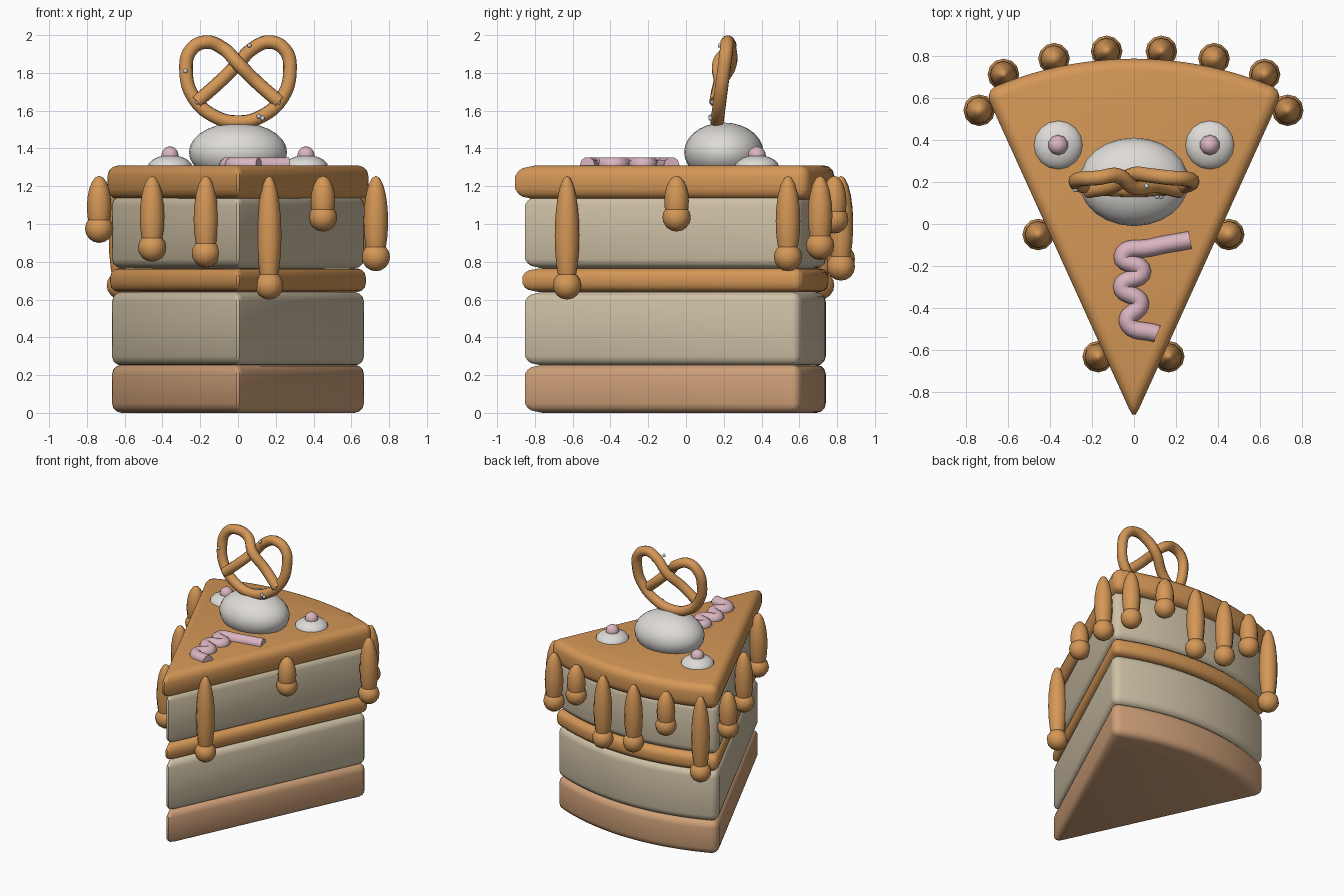
import bpy, bmesh, math
from mathutils import Vector

if "Cube" in bpy.data.objects:
    bpy.data.objects.remove(bpy.data.objects["Cube"])


def material(name, rgb):
    m = bpy.data.materials.new(name)
    m.diffuse_color = (*rgb, 1)
    m.use_nodes = True
    m.node_tree.nodes["Principled BSDF"].inputs["Base Color"].default_value = m.diffuse_color
    return m


CARAMEL = material("caramel", (0.66, 0.31, 0.095))
SPONGE = material("sponge_beige", (0.62, 0.53, 0.38))
CRUST = material("crust_tan", (0.62, 0.35, 0.19))
CREAM = material("cream_white", (0.73, 0.71, 0.68))
PINK = material("pink", (0.70, 0.46, 0.53))
SALT = material("salt_grey", (0.65, 0.68, 0.74))


def finish(ob, name, mat, angle=40):
    ob.name = name
    ob.data.materials.clear()
    ob.data.materials.append(mat)
    bpy.ops.object.select_all(action="DESELECT")
    ob.select_set(True)
    bpy.context.view_layer.objects.active = ob
    bpy.ops.object.shade_smooth_by_angle(angle=math.radians(angle))
    return ob


def wedge(name, mat, z0, z1, apex, radius, half_deg, bevel):
    """Rounded pie slice with its tip toward the front."""
    bm = bmesh.new()
    half, n = math.radians(half_deg), 24
    pts = [(0, apex)]
    for i in range(n + 1):
        a = half - 2 * half * i / n
        pts.append((radius * math.sin(a), apex + radius * math.cos(a)))
    face = bm.faces.new([bm.verts.new((x, y, z0)) for x, y in pts])
    ext = bmesh.ops.extrude_face_region(bm, geom=[face])
    for v in ext["geom"]:
        if isinstance(v, bmesh.types.BMVert):
            v.co.z = z1
    bmesh.ops.recalc_face_normals(bm, faces=bm.faces)
    sharp = [e for e in bm.edges if e.calc_face_angle(0) > math.radians(30)]
    bmesh.ops.bevel(bm, geom=sharp, offset=bevel, segments=3, profile=0.5,
                    affect="EDGES", clamp_overlap=True)
    me = bpy.data.meshes.new(name)
    bm.to_mesh(me)
    bm.free()
    ob = bpy.data.objects.new(name, me)
    bpy.context.collection.objects.link(ob)
    return finish(ob, name, mat)


def ball(name, mat, loc, size, seg=16, rings=10):
    bpy.ops.mesh.primitive_uv_sphere_add(segments=seg, ring_count=rings, location=loc)
    ob = bpy.context.object
    ob.scale = size
    return finish(ob, name, mat, 60)


def tube(name, mat, pts, r, closed=False):
    """Round tube along a smooth path."""
    cu = bpy.data.curves.new(name, "CURVE")
    cu.dimensions = "3D"
    cu.bevel_depth, cu.bevel_resolution, cu.resolution_u = r, 3, 8
    cu.use_fill_caps = True
    sp = cu.splines.new("BEZIER")
    sp.bezier_points.add(len(pts) - 1)
    for p, co in zip(sp.bezier_points, pts):
        p.co = co
        p.handle_left_type = p.handle_right_type = "AUTO"
    sp.use_cyclic_u = closed
    ob = bpy.data.objects.new(name, cu)
    bpy.context.collection.objects.link(ob)
    bpy.ops.object.select_all(action="DESELECT")
    ob.select_set(True)
    bpy.context.view_layer.objects.active = ob
    bpy.ops.object.convert(target="MESH")
    return finish(bpy.context.object, name, mat, 50)


# Cake layers
wedge("crust_base", CRUST, 0.0, 0.255, -0.877, 1.617, 25, 0.05)
wedge("lower_sponge", SPONGE, 0.25, 0.64, -0.877, 1.617, 25, 0.05)
wedge("caramel_filling", CARAMEL, 0.64, 0.765, -0.888, 1.642, 24.9, 0.045)
wedge("upper_sponge", SPONGE, 0.765, 1.15, -0.877, 1.617, 25, 0.05)
wedge("caramel_icing", CARAMEL, 1.13, 1.31, -0.93, 1.715, 24.4, 0.055)

# Icing drips: x, y, lowest height
drips = [(0.165, -0.63, 0.60), (-0.17, -0.63, 0.77),
         (0.45, -0.05, 0.96), (-0.455, -0.05, 0.80),
         (0.73, 0.54, 0.75), (-0.735, 0.54, 0.90),
         (0.62, 0.71, 0.81), (-0.62, 0.71, 0.60),
         (0.38, 0.785, 0.95), (-0.38, 0.785, 0.92),
         (0.13, 0.82, 0.70), (-0.13, 0.82, 0.74)]
for x, y, low in drips:
    bottom = low + 0.025
    ball("drip", CARAMEL, (x, y, (1.255 + bottom) / 2),
         (0.065, 0.065, (1.255 - bottom) / 2), 12, 10)
    ball("drip_bulb", CARAMEL, (x, y, low + 0.075), (0.075, 0.075, 0.075), 12, 8)

# Cream mound and two small dollops with pink beads
ball("cream_mound", CREAM, (0, 0.2, 1.38), (0.26, 0.21, 0.157), 24, 14)
for s in (-1, 1):
    ball("cream_dollop", CREAM, (0.36 * s, 0.375, 1.30), (0.118, 0.118, 0.065), 16, 10)
    ball("pink_bead", PINK, (0.36 * s, 0.375, 1.363), (0.048, 0.048, 0.048), 10, 8)

# Piped squiggle on the icing
squiggle = [(0.267, -0.076), (0.08, -0.112), (-0.055, -0.155), (0.04, -0.225),
            (-0.058, -0.298), (0.03, -0.375), (-0.03, -0.465), (0.11, -0.522)]
tube("piped_squiggle", PINK, [(x, y, 1.313) for x, y in squiggle], 0.042)


# Pretzel: one strand, leaning back, with its ends crossing
def lean(x, z, off=0):
    return Vector((x, 0.165 + (z - 1.545) * 0.13 + off, z))


half_loop = [(-0.22, 1.645, -0.02), (-0.1, 1.75, -0.01), (0.0, 1.85, 0.03),
             (0.08, 1.93, 0.015), (0.17, 1.963, 0), (0.25, 1.92, 0),
             (0.275, 1.81, 0), (0.235, 1.67, 0), (0.13, 1.573, 0)]
path = [lean(*p) for p in half_loop] + [lean(0, 1.54)]
path += [lean(-x, z, -0.03 if x == 0 else o) for x, z, o in reversed(half_loop)]
tube("pretzel", CARAMEL, path, 0.036)

# Salt grains on the pretzel
for x, z in [(-0.278, 1.81), (-0.215, 1.645), (0.06, 1.945),
             (0.215, 1.645), (0.11, 1.57), (0.13, 1.56)]:
    ball("salt_grain", SALT, lean(x, z, -0.037), (0.012, 0.012, 0.012), 8, 6)
